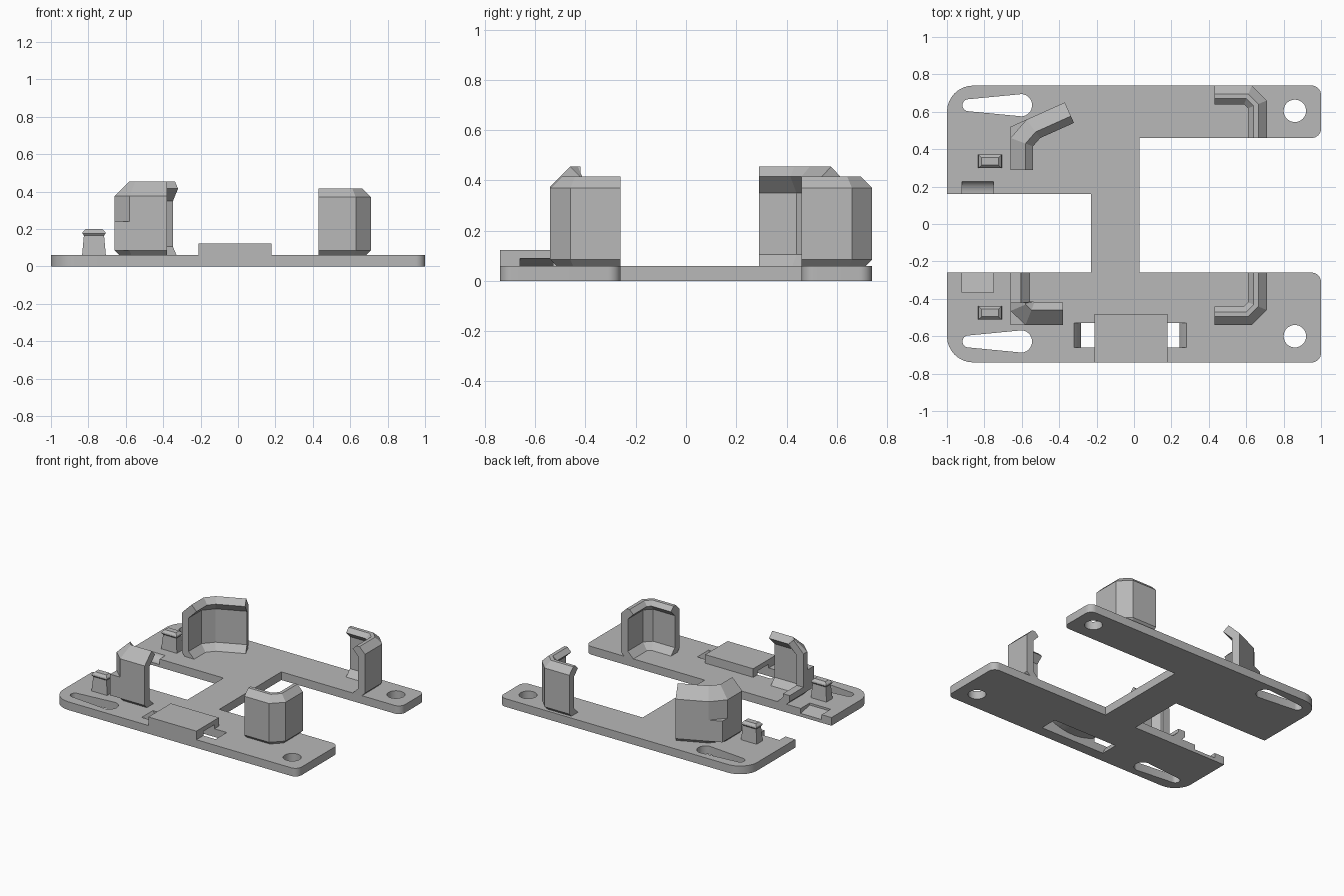
import bpy, bmesh, math
from mathutils import Vector

if "Cube" in bpy.data.objects:
    bpy.data.objects.remove(bpy.data.objects["Cube"])

grey = bpy.data.materials.new("plain_grey")
grey.use_nodes = True
grey.diffuse_color = (0.48, 0.48, 0.48, 1)
grey.node_tree.nodes["Principled BSDF"].inputs["Base Color"].default_value = (0.48, 0.48, 0.48, 1)


def finish(name, bm):
    bmesh.ops.recalc_face_normals(bm, faces=bm.faces)
    mesh = bpy.data.meshes.new(name)
    bm.to_mesh(mesh)
    bm.free()
    mesh.materials.append(grey)
    ob = bpy.data.objects.new(name, mesh)
    bpy.context.collection.objects.link(ob)
    return ob


def loft(name, rings):
    """Closed solid through rings of equal length, capped at both ends."""
    bm = bmesh.new()
    rows = [[bm.verts.new(p) for p in ring] for ring in rings]
    for a, b in zip(rows, rows[1:]):
        for i in range(len(a)):
            j = (i + 1) % len(a)
            bm.faces.new((a[i], a[j], b[j], b[i]))
    bm.faces.new(rows[0])
    bm.faces.new(rows[-1])
    return finish(name, bm)


def prism(name, pts, lo, hi, axis="z"):
    place = {"z": lambda p, h: (p[0], p[1], h),
             "y": lambda p, h: (p[0], h, p[1]),
             "x": lambda p, h: (h, p[0], p[1])}[axis]
    return loft(name, [[place(p, h) for p in pts] for h in (lo, hi)])


def box(name, x0, x1, y0, y1, z0, z1):
    return prism(name, [(x0, y0), (x1, y0), (x1, y1), (x0, y1)], z0, z1)


def arc(cx, cy, r, a0, a1, n=16):
    return [(cx + r * math.cos(math.radians(a0 + (a1 - a0) * i / n)),
             cy + r * math.sin(math.radians(a0 + (a1 - a0) * i / n))) for i in range(n + 1)]


def rounded(corners):
    """Outline whose square corners (x, y, radius) are rounded."""
    out = []
    for i, (x, y, r) in enumerate(corners):
        p = Vector((x, y))
        if not r:
            out.append((x, y))
            continue
        a = (Vector(corners[i - 1][:2]) - p).normalized()
        b = (Vector(corners[(i + 1) % len(corners)][:2]) - p).normalized()
        for k in range(9):
            t = math.radians(90 * k / 8)
            out.append(tuple(p + a * r * (1 - math.sin(t)) + b * r * (1 - math.cos(t))))
    return out


def cut(target, cutters):
    for c in cutters:
        m = target.modifiers.new("cut", "BOOLEAN")
        m.operation, m.solver, m.object = "DIFFERENCE", "EXACT", c
    bpy.context.view_layer.update()
    dg = bpy.context.evaluated_depsgraph_get()
    mesh = bpy.data.meshes.new_from_object(target.evaluated_get(dg))
    target.modifiers.clear()
    target.data = mesh


def sweep(name, path, profile):
    """Sweep an (inward distance, height) profile along a mitred path; inside is on its left."""
    pts = [Vector(p) for p in path]
    dirs = [(b - a).normalized() for a, b in zip(pts, pts[1:])]
    left = [Vector((-d.y, d.x)) for d in dirs]
    rings = []
    for i, p in enumerate(pts):
        n0, n1 = left[max(i - 1, 0)], left[min(i, len(left) - 1)]
        m = (n0 + n1) / (1 + n0.dot(n1))
        rings.append([(p.x + m.x * d, p.y + m.y * d, z) for d, z in profile])
    return loft(name, rings)


# Base plate: two arms joined by a spine
T = 0.06
plate = prism("base_plate", rounded([
    (-1, -.74, .14), (1, -.74, .05), (1, -.26, .05), (.03, -.26, 0),
    (.03, .46, 0), (1, .46, .05), (1, .74, .05), (-1, .74, .14),
    (-1, .16, 0), (-.23, .16, 0), (-.23, -.26, 0), (-1, -.26, 0)]), 0, T)
bridge = box("strap_bridge", -.21, .18, -.74, -.48, T, .123)

# Holes, keyhole slots and finger notches
cutters = []
for y in (.605, -.6):
    cutters.append(prism("screw_cutter", arc(.86, y, .06, 0, 360, 32)[:-1], -.1, .1))
for y in (.635, -.628):
    cutters.append(prism("slot_cutter", arc(-.605, y, .06, -84, 84) + arc(-.885, y, .032, 96, 264), -.1, .1))
scoop = [(.23, .1)] + [(.16 + .07 * math.cos(t), .07 - .05 * math.sin(t))
                       for t in [math.radians(9 * i) for i in range(11)]] + [(.1, .02), (.1, .1)]
cutters.append(prism("scoop_cutter", scoop, -.92, -.75, "x"))
cutters.append(prism("ramp_cutter", [(-.365, .1), (-.365, .045), (-.2, .012), (-.2, .1)], -.92, -.75, "x"))

# Curved strap channel running under the bridge
ceiling = [(-.02 + .195 * t, .045 + .045 * t * t) for t in [1 - i / 8 for i in range(17)]]
channel = prism("channel_cutter", [(-.28, -.01), (.24, -.01), (.25, .02), (.28, T), (.28, .09)]
                + ceiling + [(-.32, .09), (-.32, T), (-.29, .02)], -.66, -.53, "y")
cut(plate, cutters + [channel])
cut(bridge, [channel])
for c in cutters + [channel]:
    bpy.data.objects.remove(c)

# Corner clips
base = T - .005
tall = [(.025, base), (.025, T), (0, .085), (0, .375), (.08, .455), (.12, .415),
        (.055, .35), (.055, .105), (.1, T), (.1, base)]
short = [(.025, base), (.025, T), (0, .085), (0, .37), (.045, .415), (.07, .415), (.1, .385),
         (.055, .34), (.055, .105), (.1, T), (.1, base)]
right_path = [(.43, -.54), (.63, -.54), (.71, -.46), (.71, -.26)]
sweep("front_left_clip", right_path, short)
sweep("back_left_clip", [(x, .2 - y) for x, y in reversed(right_path)], short)
sweep("back_right_clip", [(-.37, .65), (-.575, .558), (-.66, .46), (-.66, .29)], tall)
sweep("front_right_clip", [(-.66, -.42), (-.66, -.465), (-.58, -.54), (-.38, -.54)], tall)

# Low leg beside the front clip, and square lower corners on both clips
prism("front_right_clip_leg", [(-.635, base), (-.635, T), (-.66, .085), (-.66, .13), (-.605, .13),
                               (-.605, .105), (-.56, T), (-.56, base)], -.42, -.26, "y")
prism("front_right_corner", [(-.66, -.465), (-.66, -.54), (-.58, -.54)], .085, .24)
prism("back_right_corner", [(-.66, .46), (-.575, .558), (-.66, .52)], .085, .24)

# Snap pegs with a flared, tapered head
for name, y in (("back_peg", .335), ("front_peg", -.475)):
    rings = []
    for w, d, z in ((.064, .036, base), (.054, .028, .165), (.062, .036, .175), (.06, .034, .185), (.045, .02, .2)):
        rings.append([(-.77 + sx * w, y + sy * d, z) for sx, sy in ((-1, -1), (1, -1), (1, 1), (-1, 1))])
    loft(name, rings)

# Smooth the rounded edges only
bpy.ops.object.select_all(action="DESELECT")
for ob in (plate, bridge):
    ob.select_set(True)
bpy.context.view_layer.objects.active = plate
bpy.ops.object.shade_smooth_by_angle(angle=math.radians(25))
